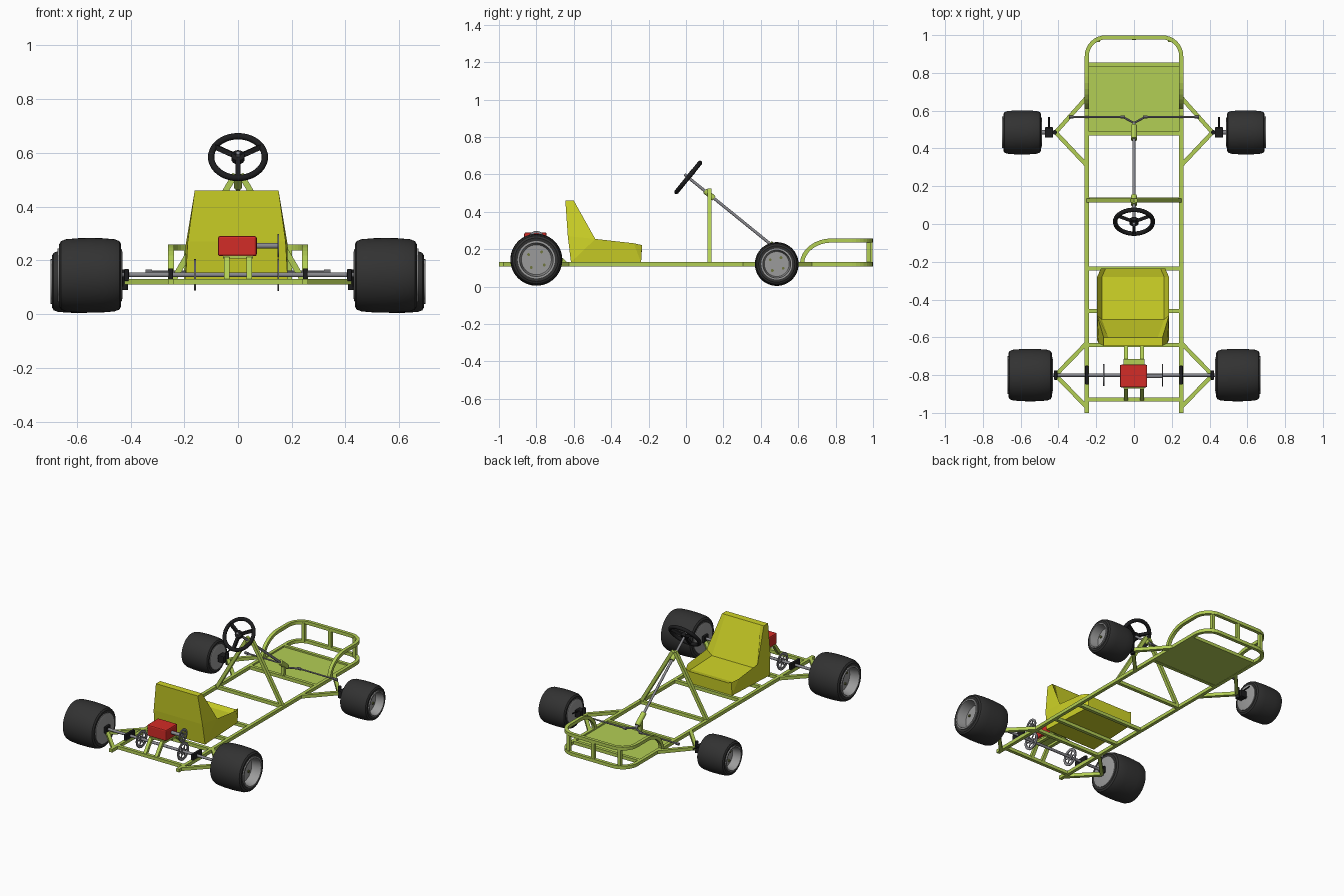
import bpy, bmesh, math
from mathutils import Vector, Matrix

if "Cube" in bpy.data.objects:
    bpy.data.objects.remove(bpy.data.objects["Cube"])


def mat(name, c):
    m = bpy.data.materials.new(name)
    m.diffuse_color = (*c, 1)
    m.use_nodes = True
    m.node_tree.nodes["Principled BSDF"].inputs["Base Color"].default_value = m.diffuse_color
    return m


GREEN = mat("frame green", (0.45, 0.62, 0.09))
YELLOW = mat("seat yellow", (0.62, 0.65, 0.02))
RED = mat("engine red", (0.65, 0.025, 0.02))
TYRE = mat("tyre dark grey", (0.032, 0.032, 0.032))
BLACK = mat("black", (0.012, 0.012, 0.013))
GREY = mat("rim grey", (0.33, 0.33, 0.33))
STEEL = mat("steel grey", (0.25, 0.25, 0.27))
BOLT = mat("bolt olive", (0.16, 0.18, 0.05))


def finish(name, bm, m, smooth=False):
    bmesh.ops.recalc_face_normals(bm, faces=bm.faces[:])
    me = bpy.data.meshes.new(name)
    bm.to_mesh(me)
    bm.free()
    me.materials.append(m)
    ob = bpy.data.objects.new(name, me)
    bpy.context.collection.objects.link(ob)
    if smooth:
        bpy.ops.object.select_all(action='DESELECT')
        ob.select_set(True)
        bpy.context.view_layer.objects.active = ob
        bpy.ops.object.shade_smooth_by_angle(angle=math.radians(35))
    return ob


def sweep(name, path, r, m, n=4):
    """Sweep an n-sided section along a path (n=4 gives a square tube)."""
    pts = [Vector(p) for p in path]
    bm = bmesh.new()
    rings, u = [], None
    for i, p in enumerate(pts):
        t = (pts[min(i + 1, len(pts) - 1)] - pts[max(i - 1, 0)]).normalized()
        if u is None:
            u = Vector((0, 0, 1)) if abs(t.z) < 0.95 else Vector((0, 1, 0))
        u = (u - t * u.dot(t)).normalized()
        v = t.cross(u)
        ring = []
        for k in range(n):
            a = 2 * math.pi * (k + 0.5) / n
            ring.append(bm.verts.new(p + (u * math.cos(a) + v * math.sin(a)) * r))
        rings.append(ring)
    for a, b in zip(rings, rings[1:]):
        for k in range(n):
            bm.faces.new((a[k], a[(k + 1) % n], b[(k + 1) % n], b[k]))
    bm.faces.new(rings[0])
    bm.faces.new(rings[-1])
    return finish(name, bm, m, n > 4)


def box(name, lo, hi, m, bevel=0):
    bm = bmesh.new()
    lo, hi = Vector(lo), Vector(hi)
    bmesh.ops.create_cube(bm, size=1, matrix=Matrix.Translation((lo + hi) / 2) @ Matrix.Diagonal((*(hi - lo), 1)))
    if bevel:
        bmesh.ops.bevel(bm, geom=bm.edges[:], offset=bevel, segments=2, affect='EDGES', profile=0.5)
    return finish(name, bm, m)


def lathe(name, profile, center, side, m, n=40):
    """Turn an (offset, radius) profile around the x direction."""
    bm = bmesh.new()
    c = Vector(center)
    vs = [bm.verts.new(c + Vector((t * side, r, 0))) for t, r in profile]
    es = [bm.edges.new(e) for e in zip(vs, vs[1:])]
    bmesh.ops.spin(bm, geom=vs + es, cent=c, axis=(1, 0, 0), angle=2 * math.pi, steps=n)
    bmesh.ops.remove_doubles(bm, verts=bm.verts[:], dist=1e-5)
    return finish(name, bm, m, True)


T = 0.0155   # half diagonal of the square frame tube
Z = 0.12     # frame height


def front_bend(z, r=0.1, x=0.25, y=0.988):
    right = [(x - r + r * math.cos(a), y - r + r * math.sin(a), z)
             for a in [math.pi / 2 * i / 8 for i in range(9)]]
    return right + [(-px, py, pz) for px, py, pz in reversed(right)]


# Main frame loop, cross members and floor
sweep("main_frame", [(0.25, -1, Z)] + front_bend(Z) + [(-0.25, -1, Z)], T, GREEN)
for y in (0.845, 0.48, 0.13, -0.235, -0.46, -0.64, -0.93):
    sweep("cross_member", [(-0.25, y, Z), (0.25, y, Z)], T, GREEN)
box("floor_plate", (-0.245, 0.48, 0.111), (0.245, 0.85, 0.121), GREEN)

# Front bumper hoop and posts
rise = [(0.25, 0.78 - 0.16 * math.cos(a), Z + 0.127 * math.sin(a))
        for a in [math.pi / 2 * i / 8 for i in range(9)]]
sweep("bumper_hoop", rise + front_bend(0.247) + [(-x, y, z) for x, y, z in reversed(rise)], T, GREEN)
for x, y in ((0, 0.986), (0.19, 0.975), (-0.19, 0.975)):
    sweep("bumper_post", [(x, y, Z), (x, y, 0.247)], T, GREEN)

for s in (1, -1):
    # Outriggers and steering support legs
    for y0, y1, ye in ((0.67, 0.31, 0.485), (-0.63, -0.97, -0.8)):
        for y in (y0, y1):
            sweep("outrigger", [(s * 0.25, y, Z), (s * 0.415, ye, Z)], T, GREEN)
    sweep("steering_support_leg", [(s * 0.245, 0.125, Z), (s * 0.01, 0.125, 0.52)], T, GREEN)
    # Engine mount rails
    sweep("engine_mount", [(s * 0.042, -0.64, Z), (s * 0.042, -0.73, 0.203),
                           (s * 0.042, -0.87, 0.203), (s * 0.042, -0.93, Z)], T, GREEN)

# Seat: rows of (y, z, half width, lowering of the middle)
rows = [(-0.24, 0.13, 0.17, 0, 0), (-0.235, 0.222, 0.17, 0, -0.01), (-0.28, 0.232, 0.19, 0, -0.03),
        (-0.485, 0.255, 0.19, -0.02, -0.045), (-0.6, 0.46, 0.156, 0, 0),
        (-0.645, 0.46, 0.156, 0, 0), (-0.632, 0.27, 0.182, 0, 0), (-0.615, 0.13, 0.19, 0, 0)]
bm = bmesh.new()
grid = []
for y, z, w, dy, dz in rows:
    grid.append([bm.verts.new((x - 0.005, y + (dy if inner else 0), z + (dz if inner else 0)))
                 for x, inner in ((-w, 0), (-w + 0.025, 1), (w - 0.025, 1), (w, 0))])
for i, a in enumerate(grid):
    b = grid[(i + 1) % len(grid)]
    for k in range(3):
        bm.faces.new((a[k], a[k + 1], b[k + 1], b[k]))
for k in (0, 3):
    g = [row[k] for row in grid]
    bm.faces.new((g[0], g[1], g[2]))
    bm.faces.new((g[0], g[2], g[3], g[7]))
    bm.faces.new((g[3], g[4], g[5], g[6]))
    bm.faces.new((g[3], g[6], g[7]))
finish("seat", bm, YELLOW)

# Engine, carrier plate, output shaft
box("engine_plate", (-0.055, -0.87, 0.207), (0.055, -0.715, 0.217), GREEN)
box("engine", (-0.075, -0.865, 0.215), (0.07, -0.745, 0.29), RED, 0.008)
sweep("engine_shaft", [(0.06, -0.805, 0.254), (0.152, -0.805, 0.254)], 0.011, STEEL, 16)


# Sprockets and brake disc: ring, hub and spokes
def spoked_disc(name, x, z, r):
    h = 0.003
    for part, a, b in (("_ring", 0.72 * r, r), ("_hub", 0.008, 0.36 * r)):
        lathe(name + part, [(-h, a), (-h, b), (h, b), (h, a), (-h, a)], (x, -0.8, z), 1, STEEL, 32)
    for i in range(6):
        d = Vector((0, math.cos(i * math.pi / 3), math.sin(i * math.pi / 3)))
        c = Vector((x, -0.8, z))
        sweep(name + "_spoke", [c + d * 0.3 * r, c + d * 0.8 * r], 0.004, STEEL)


spoked_disc("drive_sprocket", 0.15, 0.146, 0.06)
spoked_disc("brake_disc", -0.16, 0.146, 0.058)
spoked_disc("engine_sprocket", 0.15, 0.254, 0.044)

# Rear axle
sweep("rear_axle", [(-0.46, -0.8, 0.146), (0.46, -0.8, 0.146)], 0.009, STEEL, 16)


# Wheels: tyre, dished rim, bolts
def wheel(name, x, y, z, R, rim, w, s):
    c = (s * x, y, z)
    half = [(w, rim * 0.97), (w * 1.02, rim + 0.4 * (R - rim)), (w * 0.96, rim + 0.7 * (R - rim)),
            (w * 0.8, rim + 0.88 * (R - rim)), (w * 0.4, R - 0.001), (0, R)]
    lathe(name + "_tyre", half + [(-t, r) for t, r in reversed(half[:-1])], c, s, TYRE, 48)
    e = w + 0.008
    lathe(name + "_rim", [(-e, 0), (-e, 0.8 * rim), (-e + 0.004, 0.98 * rim), (-w + 0.01, rim), (w - 0.01, rim),
                          (e, rim), (e, 0.9 * rim), (0.5 * w, 0.8 * rim), (0.5 * w, 0)], c, s, GREY)
    for i in range(4):
        a = math.pi / 4 + 0.2 + i * math.pi / 2
        d = Vector((0, math.cos(a), math.sin(a))) * rim * 0.5 + Vector(c)
        sweep(name + "_bolt", [d + Vector((s * 0.49 * w, 0, 0)), d + Vector((s * (0.5 * w + 0.008), 0, 0))],
              0.008, BOLT, 8)


for s in (1, -1):
    wheel("rear_wheel", 0.55, -0.8, 0.144, 0.139, 0.1, 0.113, s)
    wheel("front_wheel", 0.592, 0.485, 0.121, 0.117, 0.083, 0.098, s)
    # Axle bearings
    box("axle_bearing", (s * 0.25 - 0.009, -0.85, 0.128), (s * 0.25 + 0.009, -0.75, 0.17), BLACK, 0.004)
    box("outer_bearing", (s * 0.415 - 0.009, -0.825, 0.122), (s * 0.415 + 0.009, -0.775, 0.168), BLACK, 0.004)
    # Front spindle, steering arm and tie rods
    sweep("kingpin", [(s * 0.42, 0.485, 0.09), (s * 0.42, 0.485, 0.165)], 0.012, BLACK, 12)
    box("spindle_bracket", (s * 0.45 - 0.022, 0.457, 0.1), (s * 0.45 + 0.022, 0.513, 0.148), BLACK, 0.005)
    sweep("stub_axle", [(s * 0.44, 0.485, 0.121), (s * 0.51, 0.485, 0.121)], 0.012, STEEL, 12)
    sweep("steering_arm", [(s * 0.45, 0.5, 0.145), (s * 0.45, 0.565, 0.15)], 0.005, BLACK, 8)
    sweep("tie_rod", [(s * 0.335, 0.567, 0.157), (s * 0.06, 0.567, 0.157)], 0.005, STEEL, 8)
    sweep("tie_rod_end", [(s * 0.345, 0.567, 0.157), (s * 0.32, 0.567, 0.157)], 0.009, STEEL, 8)
    sweep("tie_rod_joint", [(s * 0.072, 0.567, 0.157), (s * 0.048, 0.567, 0.157)], 0.009, STEEL, 8)
    sweep("pitman_arm", [(s * 0.06, 0.567, 0.157), (0, 0.535, 0.16)], 0.006, STEEL, 8)

# Steering column with bearings
top, low = Vector((0, -0.008, 0.6)), Vector((0, 0.535, 0.16))
sweep("steering_column", [low, top], 0.008, STEEL, 16)
sweep("lower_column_bearing", [low.lerp(top, 0.03), low.lerp(top, 0.16)], 0.017, GREEN, 16)
sweep("lower_bearing_strut", [(0, 0.482, Z), (0, 0.485, 0.195)], T, GREEN)
sweep("upper_column_bearing", [low.lerp(top, 0.71), low.lerp(top, 0.8)], 0.015, GREEN, 16)

# Steering wheel
axis = (top - low).normalized()
tilt = math.atan2(-axis.y, axis.z)
hub = Vector((0, 0.012, 0.584))
bpy.ops.mesh.primitive_torus_add(location=hub, rotation=(tilt, 0, 0), major_radius=0.1, minor_radius=0.012,
                                 major_segments=40, minor_segments=12)
ring = bpy.context.object
ring.name = "steering_wheel_ring"
ring.data.materials.append(BLACK)
bpy.ops.object.shade_smooth_by_angle(angle=math.radians(40))
sweep("steering_wheel_hub", [hub - axis * 0.012, hub + axis * 0.01], 0.025, BLACK, 20)
rot = Matrix.Rotation(tilt, 3, 'X')
for deg in (30, 150, 270):
    a = math.radians(deg)
    d = rot @ Vector((math.cos(a), math.sin(a), 0))
    sweep("steering_wheel_spoke", [hub + d * 0.01, hub + d * 0.097], 0.013, BLACK)
